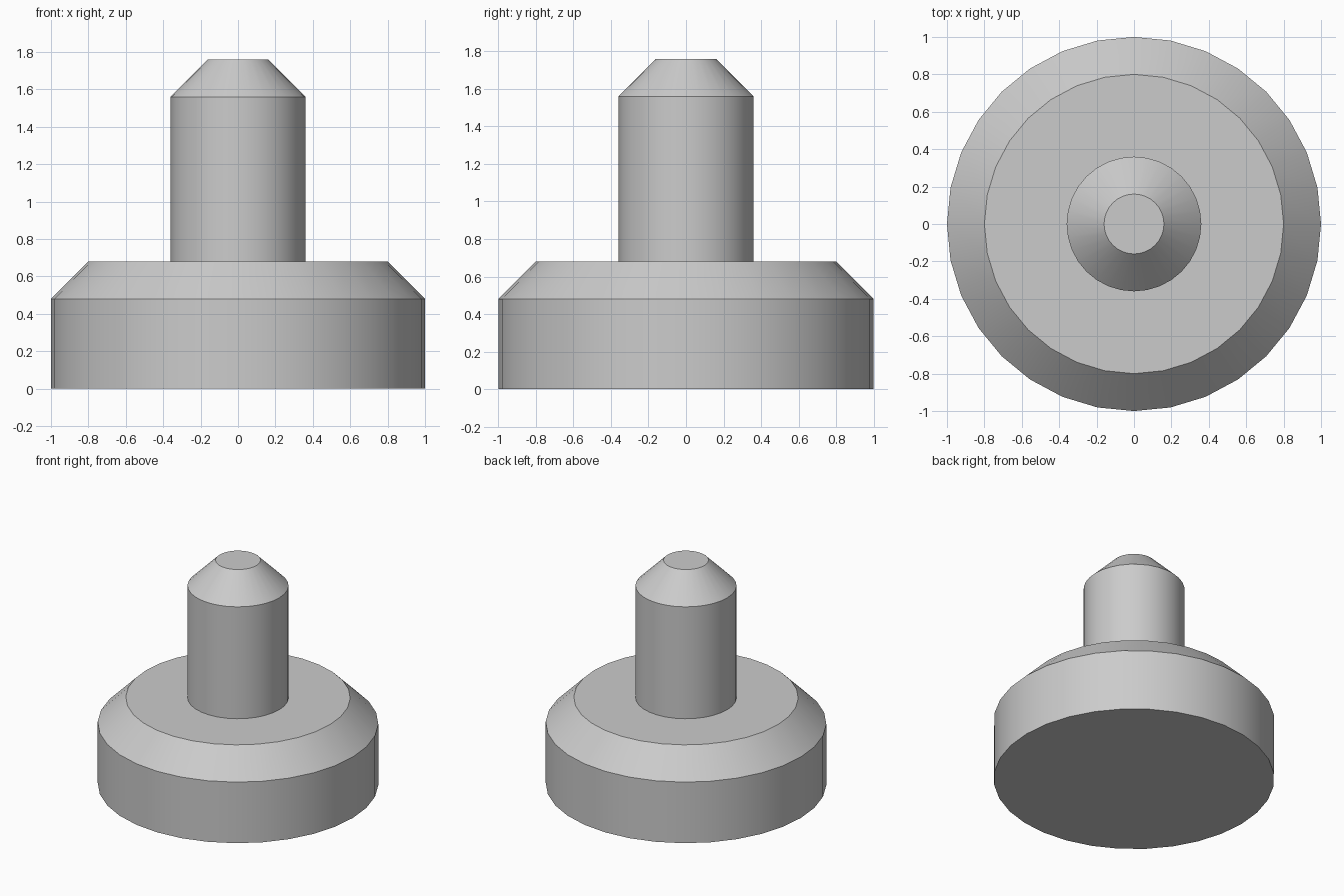
import bpy
import bmesh
from math import radians

cube = bpy.data.objects.get("Cube")
if cube:
    bpy.data.objects.remove(cube, do_unlink=True)

SIDES = 32

# Single grey material
grey = bpy.data.materials.new("light_grey")
grey.use_nodes = True
colour = (0.6, 0.6, 0.6, 1)
grey.diffuse_color = colour
grey.node_tree.nodes["Principled BSDF"].inputs["Base Color"].default_value = colour


def turned_part(name, profile):
    """Solid of revolution from (radius, height) rings, capped at both ends."""
    bm = bmesh.new()
    rings = []
    for radius, z in profile:
        ring = bmesh.ops.create_circle(bm, segments=SIDES, radius=radius)["verts"]
        for v in ring:
            v.co.z = z
        rings.append(ring)
    for low, high in zip(rings, rings[1:]):
        for i in range(SIDES):
            j = (i + 1) % SIDES
            bm.faces.new((low[i], low[j], high[j], high[i]))
    bm.faces.new(rings[0])
    bm.faces.new(rings[-1])
    bmesh.ops.recalc_face_normals(bm, faces=bm.faces)
    mesh = bpy.data.meshes.new(name)
    bm.to_mesh(mesh)
    bm.free()
    mesh.materials.append(grey)
    obj = bpy.data.objects.new(name, mesh)
    bpy.context.collection.objects.link(obj)
    bpy.ops.object.select_all(action="DESELECT")
    obj.select_set(True)
    bpy.context.view_layer.objects.active = obj
    bpy.ops.object.shade_smooth_by_angle(angle=radians(30))
    return obj


# Wide chamfered foot
turned_part("base_disc", [(1, 0), (1, 0.48), (0.8, 0.68)])

# Upright pin with tapered tip
turned_part("pin", [(0.36, 0.68), (0.36, 1.56), (0.16, 1.76)])
